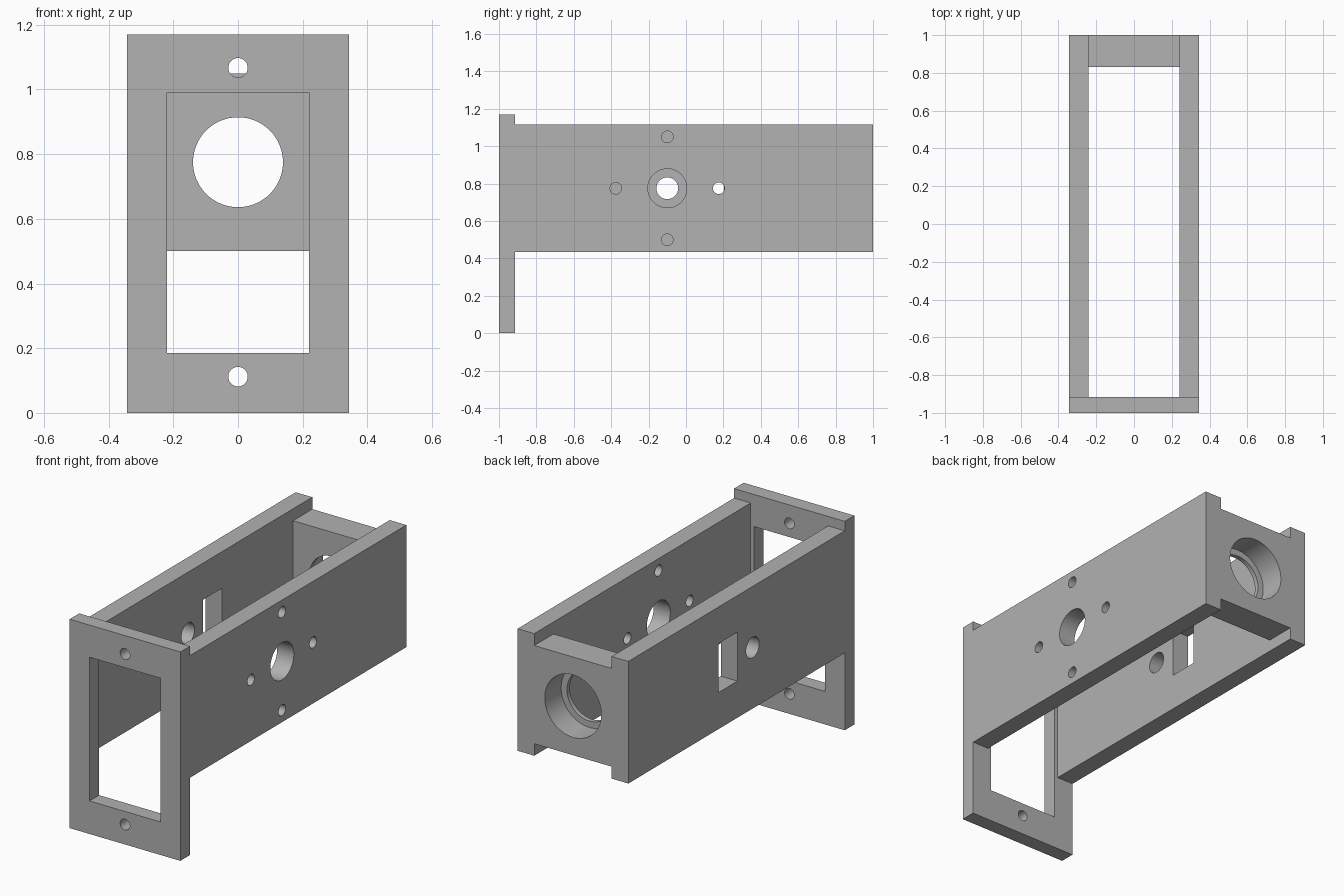
import bpy
from math import pi, radians

cube = bpy.data.objects.get("Cube")
if cube:
    bpy.data.objects.remove(cube, do_unlink=True)

GREY = (0.445, 0.445, 0.445, 1)
grey = bpy.data.materials.new("plain grey")
grey.use_nodes = True
grey.diffuse_color = GREY
grey.node_tree.nodes["Principled BSDF"].inputs["Base Color"].default_value = GREY


def box(name, x, y, z):
    """Box from (min, max) ranges along each axis."""
    bpy.ops.mesh.primitive_cube_add(size=1)
    ob = bpy.context.object
    ob.name = name
    ob.location = [(a + b) / 2 for a, b in (x, y, z)]
    ob.scale = [b - a for a, b in (x, y, z)]
    bpy.ops.object.transform_apply(location=True, rotation=True, scale=True)
    ob.data.materials.append(grey)
    return ob


def rod(axis, radius, centre, depth):
    """Round cutter lying along the x or y axis."""
    rotation = (0, pi / 2, 0) if axis == "x" else (pi / 2, 0, 0)
    bpy.ops.mesh.primitive_cylinder_add(vertices=64, radius=radius, depth=depth,
                                        location=centre, rotation=rotation)
    ob = bpy.context.object
    ob.data.materials.append(grey)
    return ob


def cut(part, cutters):
    """Subtract the cutters, remove them and finish the shading."""
    for cutter in cutters:
        cutter.hide_render = True
        mod = part.modifiers.new("cut", "BOOLEAN")
        mod.operation = "DIFFERENCE"
        mod.solver = "EXACT"
        mod.object = cutter
        bpy.ops.object.select_all(action="DESELECT")
        bpy.context.view_layer.objects.active = part
        part.select_set(True)
        bpy.ops.object.modifier_apply(modifier=mod.name)
        bpy.data.objects.remove(cutter, do_unlink=True)
    bpy.ops.object.shade_smooth_by_angle(angle=radians(30))


HALF, INNER = 0.343, 0.24           # outer and inner half width
PLATE_BACK, BLOCK_FRONT = -0.915, 0.83
LOW, HIGH = 0.433, 1.117            # side wall heights
MID = (LOW + HIGH) / 2
PIVOT = -0.1                        # y of the side holes' centre

# Front plate with its window and two screw holes
plate = box("front_plate", (-HALF, HALF), (-1, PLATE_BACK), (0, 1.17))
cut(plate, [box("window_cutter", (-0.22, 0.22), (-1.1, -0.8), (0.185, 0.99))]
    + [rod("y", 0.03, (0, -0.95, z), 0.3) for z in (0.112, 1.067)])

# Left wall: large bore ringed by four small holes
left = box("left_wall", (INNER, HALF), (PLATE_BACK, 1), (LOW, HIGH))
wall_x, ring = (INNER + HALF) / 2, 0.275
offsets = [(0, ring), (0, -ring), (ring, 0), (-ring, 0)]
cut(left, [rod("x", 0.104, (wall_x, PIVOT, MID), 0.3)]
    + [rod("x", 0.031, (wall_x, PIVOT + dy, MID + dz), 0.3) for dy, dz in offsets])

# Right wall: small bore and a rectangular slot
right = box("right_wall", (-HALF, -INNER), (PLATE_BACK, 1), (LOW, HIGH))
cut(right, [rod("x", 0.058, (-wall_x, PIVOT, MID), 0.3),
            box("slot_cutter", (-0.5, -0.1), (0.035, 0.203), (0.638, 0.912))])

# Back block: through bore with a wider counterbore from the rear
block = box("back_block", (-INNER, INNER), (BLOCK_FRONT, 1), (0.5, 1.05))
cut(block, [rod("y", 0.139, (0, 0.9, MID), 0.5),
            rod("y", 0.175, (0, 1.0, MID), 0.29)])
